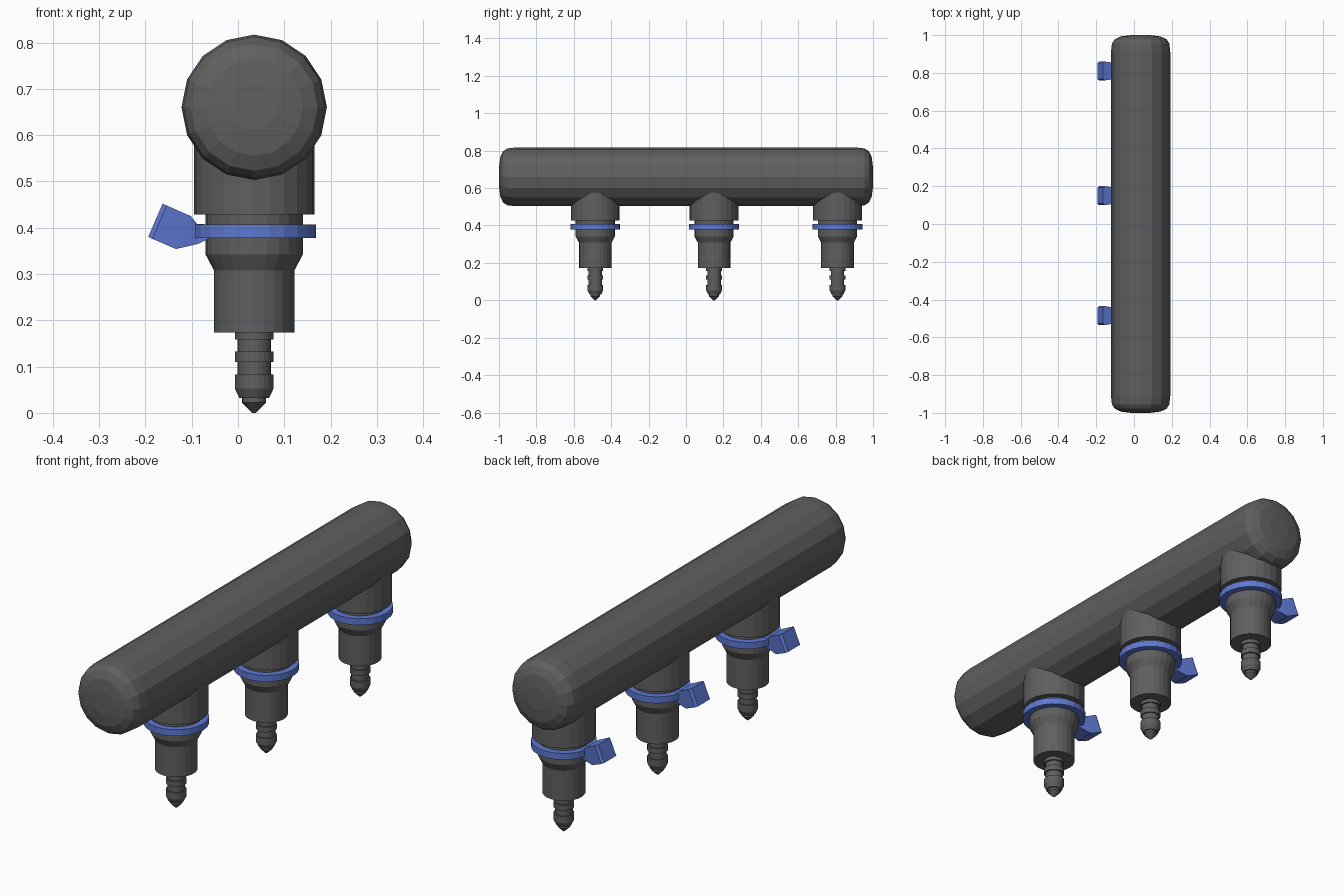
import bpy, bmesh, math
from mathutils import Vector

if "Cube" in bpy.data.objects:
    bpy.data.objects.remove(bpy.data.objects["Cube"])

CX = 0.035  # x of the pipe and nozzle axes


def material(name, rgb):
    m = bpy.data.materials.new(name)
    m.diffuse_color = (*rgb, 1)
    m.use_nodes = True
    m.node_tree.nodes["Principled BSDF"].inputs["Base Color"].default_value = m.diffuse_color
    return m


GREY = material("dark grey", (0.115, 0.115, 0.115))
BLUE = material("blue", (0.11, 0.19, 0.65))


def finish(name, bm, mat):
    bmesh.ops.recalc_face_normals(bm, faces=bm.faces)
    me = bpy.data.meshes.new(name)
    bm.to_mesh(me)
    bm.free()
    me.materials.append(mat)
    ob = bpy.data.objects.new(name, me)
    bpy.context.collection.objects.link(ob)
    return ob


def loft(name, rings, mat):
    """Skin a list of point rings and close both ends."""
    bm = bmesh.new()
    rows = [[bm.verts.new(p) for p in ring] for ring in rings]
    n = len(rows[0])
    for a, b in zip(rows, rows[1:]):
        for i in range(n):
            j = (i + 1) % n
            bm.faces.new((a[i], a[j], b[j], b[i]))
    bm.faces.new(rows[0])
    bm.faces.new(rows[-1])
    return finish(name, bm, mat)


def lathe(name, profile, centre, sides, mat, along_y=False):
    """Revolve (height, radius) pairs around z, or around y."""
    rings = []
    for h, r in profile:
        ring = []
        for i in range(sides):
            a = 2 * math.pi * i / sides
            u, v = r * math.cos(a), r * math.sin(a)
            ring.append(Vector(centre) + Vector((u, h, v) if along_y else (u, v, h)))
        rings.append(ring)
    return loft(name, rings, mat)


# main pipe with rounded ends
end = [(0.91, 0.157), (0.955, 0.152), (0.978, 0.137), (0.993, 0.105), (1.0, 0.05)]
lathe("main_pipe", [(-y, r) for y, r in reversed(end)] + end,
      (CX, 0, 0.66), 16, GREY, along_y=True)

# stepped nozzle outline, from the pipe down to the tip
nozzle = [(0.60, 0.13), (0.428, 0.13), (0.428, 0.105), (0.342, 0.105),
          (0.308, 0.087), (0.174, 0.087), (0.174, 0.042), (0.158, 0.042),
          (0.158, 0.036), (0.133, 0.036), (0.133, 0.042), (0.110, 0.042),
          (0.110, 0.036), (0.083, 0.036), (0.083, 0.042), (0.053, 0.042),
          (0.032, 0.032), (0.032, 0.026), (0.022, 0.026), (0.0, 0.004)]

# handle sections: top x, z, bottom x, z, half width
handle = [(-0.06, 0.407, -0.06, 0.378, 0.035),
          (-0.088, 0.408, -0.086, 0.365, 0.035),
          (-0.102, 0.425, -0.134, 0.354, 0.042),
          (-0.154, 0.448, -0.185, 0.376, 0.05),
          (-0.163, 0.452, -0.194, 0.380, 0.042)]

for i, y in enumerate((-0.485, 0.15, 0.81), 1):
    lathe(f"nozzle_{i}", nozzle, (CX, y, 0), 24, GREY)
    lathe(f"clamp_ring_{i}", [(0.378, 0.133), (0.407, 0.133)], (CX, y, 0), 24, BLUE)
    loft(f"clamp_handle_{i}",
         [[(tx, y - w, tz), (tx, y + w, tz), (bx, y + w, bz), (bx, y - w, bz)]
          for tx, tz, bx, bz, w in handle], BLUE)
